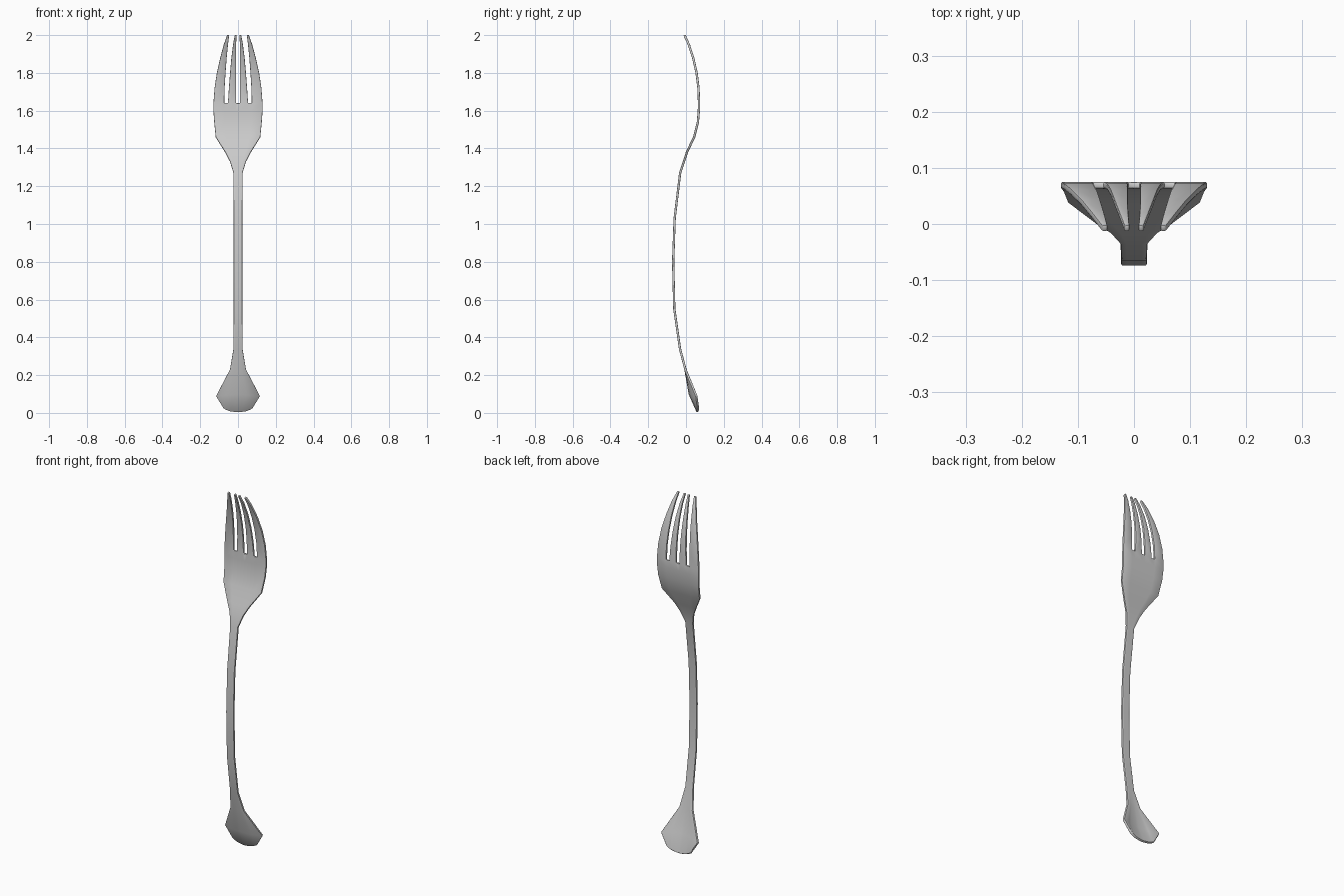
import bpy, bmesh

if "Cube" in bpy.data.objects:
    bpy.data.objects.remove(bpy.data.objects["Cube"])

# Side profile of the sheet: (z, y)
PROFILE = [(0.23, -0.003), (0.34, -0.032), (0.55, -0.062), (0.8, -0.068), (1.03, -0.06),
           (1.27, -0.031), (1.38, 0.005), (1.46, 0.043), (1.54, 0.063), (1.60, 0.068),
           (1.64, 0.069), (1.72, 0.066), (1.80, 0.056), (1.88, 0.038), (1.95, 0.015), (2.0, -0.008)]
# Half width of handle and head: (z, half width)
WIDTHS = [(0.23, 0.042), (0.34, 0.024), (0.55, 0.023), (0.8, 0.023), (1.03, 0.023), (1.27, 0.024),
          (1.33, 0.042), (1.38, 0.068), (1.46, 0.118), (1.54, 0.126), (1.60, 0.13), (1.64, 0.13)]
# Column positions across the width, lined up with the tine edges
HALF = [1.0, 0.56, 0.41, 0.08]
COLS = [-f for f in HALF] + [0] + HALF[::-1]


def depth(z):
    for (z0, y0), (z1, y1) in zip(PROFILE, PROFILE[1:]):
        if z <= z1:
            return y0 + (y1 - y0) * (z - z0) / (z1 - z0)
    return PROFILE[-1][1]


bm = bmesh.new()


def bridge(a, b):
    for i in range(len(a) - 1):
        bm.faces.new((a[i], a[i + 1], b[i + 1], b[i]))


# Flared, cupped handle end
tip = [(0.075, 0.025), (0.058, 0.016), (0.042, 0.010), (0.010, 0.005)]
tip = [(-x, z) for x, z in tip] + [(0, 0.005)] + tip[::-1]
rows = [[bm.verts.new((x, 0.062 + 0.3 * abs(x) * 0.1, z)) for x, z in tip],
        [bm.verts.new((0.115 * c, 0.020 + 0.036 * c * c, 0.09 + 0.01 * (1 - abs(c)))) for c in COLS]]

# Handle and head
for z, w in WIDTHS:
    rows.append([bm.verts.new((w * c, depth(z), z)) for c in COLS])
for a, b in zip(rows, rows[1:]):
    bridge(a, b)

# Tines: (z, outer tine edges, inner tine edges)
TINES = [(1.72, 0.124, 0.071, 0.048, 0.0105), (1.80, 0.112, 0.066, 0.042, 0.011),
         (1.88, 0.094, 0.060, 0.035, 0.011), (1.95, 0.075, 0.053, 0.026, 0.010),
         (2.0, 0.057, 0.047, 0.017, 0.008)]
root = rows[-1]
for side in (-1, 1):
    for first in (0, 2):
        ends = (first, first + 1) if side < 0 else (8 - first, 7 - first)
        prev = [root[i] for i in ends]
        for z, *xs in TINES:
            cur = [bm.verts.new((side * x, depth(z), z)) for x in xs[first:first + 2]]
            bridge(prev, cur)
            prev = cur

bmesh.ops.recalc_face_normals(bm, faces=bm.faces)
mesh = bpy.data.meshes.new("fork")
bm.to_mesh(mesh)
bm.free()
fork = bpy.data.objects.new("fork", mesh)
bpy.context.collection.objects.link(fork)
bpy.context.view_layer.objects.active = fork
fork.select_set(True)

# Sheet thickness and softened rim
solid = fork.modifiers.new("thickness", 'SOLIDIFY')
solid.thickness = 0.012
solid.offset = 0
bev = fork.modifiers.new("rim", 'BEVEL')
bev.width = 0.003
bev.segments = 2
bev.limit_method = 'ANGLE'
bev.angle_limit = 0.9
bpy.ops.object.convert(target='MESH')
bpy.ops.object.shade_smooth_by_angle(angle=0.7)
